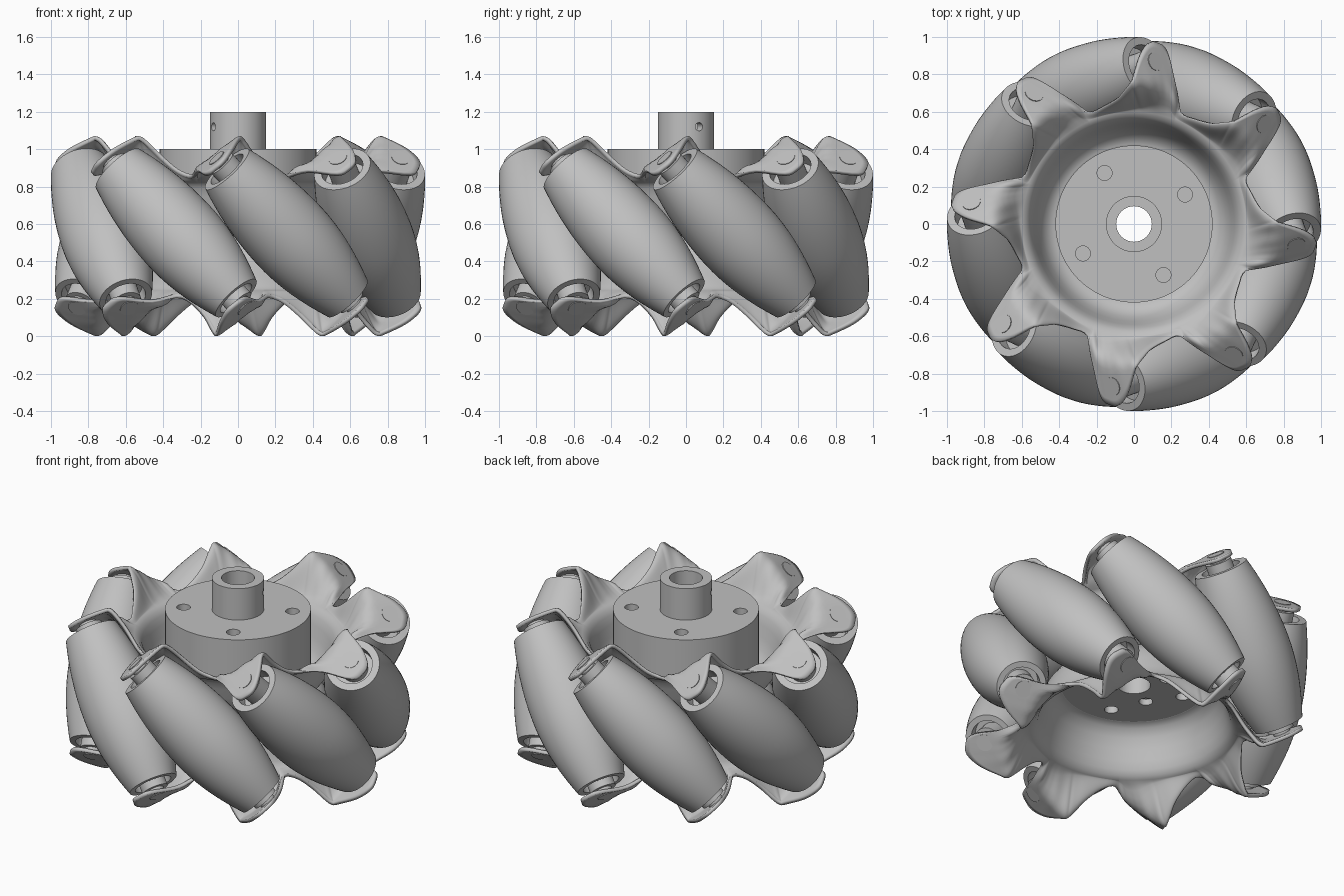
import bpy, bmesh
from math import sin, cos, tan, sqrt, radians, pi
from mathutils import Matrix, Vector

cube = bpy.data.objects.get("Cube")
if cube:
    bpy.data.objects.remove(cube, do_unlink=True)

MID = 0.535        # height of the wheel's middle plane
AXIS = 0.77        # distance of roller axes from the wheel axis
COUNT = 8
FIRST = radians(-69)

grey = bpy.data.materials.new("light_grey_metal")
grey.use_nodes = True
grey.diffuse_color = (0.53, 0.53, 0.53, 1)
grey.node_tree.nodes["Principled BSDF"].inputs["Base Color"].default_value = (0.53, 0.53, 0.53, 1)


def add_object(name, mesh, matrix):
    ob = bpy.data.objects.new(name, mesh)
    bpy.context.collection.objects.link(ob)
    ob.matrix_world = matrix
    return ob


def grid_mesh(name, rings, close_rows=False):
    """Mesh from equal closed rings of points."""
    bm = bmesh.new()
    rows = [[bm.verts.new(p) for p in ring] for ring in rings]
    pairs = list(zip(rows, rows[1:]))
    if close_rows:
        pairs.append((rows[-1], rows[0]))
    for a, b in pairs:
        for i in range(len(a)):
            j = (i + 1) % len(a)
            bm.faces.new((a[i], a[j], b[j], b[i]))
    bmesh.ops.remove_doubles(bm, verts=bm.verts, dist=1e-5)
    bmesh.ops.recalc_face_normals(bm, faces=bm.faces)
    mesh = bpy.data.meshes.new(name)
    bm.to_mesh(mesh)
    bm.free()
    mesh.materials.append(grey)
    return mesh


def lathe(name, profile, steps, closed=False):
    rings = [[(r * cos(2 * pi * i / steps), r * sin(2 * pi * i / steps), z)
              for i in range(steps)] for r, z in profile]
    return grid_mesh(name, rings, closed)


def smooth(ob, angle=35):
    bpy.ops.object.select_all(action='DESELECT')
    ob.select_set(True)
    bpy.context.view_layer.objects.active = ob
    bpy.ops.object.shade_smooth_by_angle(angle=radians(angle))


# Roller: barrel whose outer line lies on the wheel's rolling cylinder, slimmer at the low end
barrel = []
for i in range(29):
    slope = tan(radians(-21.3 + 44.3 * i / 28))
    gap = 1 / sqrt(1 + slope ** 2) - AXIS
    slim = 1 - 0.9 * min(0, slope) ** 2
    barrel.append((slim * gap * sqrt(1 + slope ** 2 / 2),
                   sqrt(2) * AXIS * slope + gap * slope / sqrt(2)))
low, high = barrel[0][1], barrel[-1][1]
profile = ([(0, low + 0.07), (0.11, low + 0.07), (0.11, low)] + barrel
           + [(0.115, high), (0.115, high - 0.07), (0, high - 0.07)])
roller_mesh = lathe("roller", profile, 48)

# Pin with a bearing collar at each end
pin_mesh = lathe("pin", [(0, -0.547), (0.05, -0.547), (0.05, -0.503), (0.078, -0.503),
                         (0.078, 0.55), (0.05, 0.55), (0.05, 0.594), (0, 0.594)], 32)

for k in range(COUNT):
    place = (Matrix.Translation((0, 0, MID)) @ Matrix.Rotation(FIRST + k * 2 * pi / COUNT, 4, 'Z')
             @ Matrix.Translation((AXIS, 0, 0)) @ Matrix.Rotation(pi / 4, 4, 'X'))
    for label, mesh in (("roller", roller_mesh), ("roller_pin", pin_mesh)):
        ob = add_object(f"{label}_{k + 1}", mesh, place)
        if k == 0:
            smooth(ob)

# Edge of one bracket tab: angle, radius, height, angle at the root, tilt of the sheet
TAB = [(-43.5, 0.65, 0.32, -43.5, 0), (-37, 0.778, 0.345, -42, 0.7), (-31.5, 0.938, 0.33, -40.5, 1),
       (-28.4, 0.972, 0.358, -38.5, 1), (-25.6, 0.97, 0.4, -36, 1), (-23.2, 0.903, 0.46, -32, 0.85),
       (-21, 0.793, 0.515, -26.5, 0.3), (-19.6, 0.759, 0.522, -24, 0), (-17.9, 0.73, 0.495, -21, 0),
       (-13.6, 0.68, 0.425, -15.5, 0), (-6.2, 0.65, 0.35, -6.5, 0)]


def tab_point(i):
    turn, n = divmod(i, len(TAB))
    a, r, h, b, k = TAB[n]
    return (a + 45 * turn, r, h, b + 45 * turn, k)


def spline(p, q, r, s, t):
    return [0.5 * (2 * b + (c - a) * t + (2 * a - 5 * b + 4 * c - d) * t * t
                   + (3 * b - a - 3 * c + d) * t ** 3) for a, b, c, d in zip(p, q, r, s)]


edge = [spline(*[tab_point(i + o) for o in (-1, 0, 1, 2)], j / 4)
        for i in range(len(TAB)) for j in range(4)]


def full_ring(sector):
    """Repeat the points of one sector around the wheel."""
    return [Matrix.Rotation(k * 2 * pi / COUNT, 3, 'Z') @ Vector(p)
            for k in range(COUNT) for p in sector]


# Dished side plate: flat floor, curved wall, rolled lip, then the folded tabs
DISH = [(0.40, 0.011), (0.43, 0.014), (0.47, 0.035), (0.505, 0.085), (0.53, 0.15),
        (0.548, 0.215), (0.565, 0.262), (0.583, 0.288), (0.603, 0.3)]
rings = [full_ring([(r * cos(radians(e[3])), r * sin(radians(e[3])), h) for e in edge])
         for r, h in DISH]
ROWS = 12
r0, h0 = DISH[-1]
for n in range(1, ROWS + 1):
    f = n / ROWS
    sector = []
    for a, r, h, b, tilt in edge:
        a, b = radians(a), radians(b)
        s = min(1, f / (1 - 0.5 * tilt))
        rise = s * s * (3 - 2 * s)
        x = r0 * cos(b) * (1 - f) + r * cos(a) * f
        y = r0 * sin(b) * (1 - f) + r * sin(a) * f
        sheet_height = h + tilt * (y - r * sin(a))
        sector.append((x, y, h0 + (sheet_height - h0) * rise))
    rings.append(full_ring(sector))
plate_mesh = grid_mesh("side_plate", rings)

# The lower plate is the upper one turned over and twisted slightly
for name, flip, twist in (("upper_plate", 0, 0), ("lower_plate", pi, radians(-5))):
    ob = add_object(name, plate_mesh, Matrix.Translation((0, 0, MID))
                    @ Matrix.Rotation(FIRST + twist, 4, 'Z') @ Matrix.Rotation(flip, 4, 'X'))
    if not flip:
        smooth(ob, 40)
    sheet = ob.modifiers.new("thickness", 'SOLIDIFY')
    sheet.thickness = 0.022
    sheet.offset = 0

# Hub with shaft collar and bore
hub = add_object("hub", lathe("hub", [(0.095, -0.024), (0.42, -0.024), (0.42, 0.465), (0.15, 0.465),
                                      (0.15, 0.665), (0.095, 0.665)], 96, True),
                 Matrix.Translation((0, 0, MID)))


def drill(name, radius, length, matrix):
    h = length / 2
    tool = add_object(name, lathe(name, [(0, -h), (radius, -h), (radius, h), (0, h)], 24), matrix)
    cut = hub.modifiers.new(name, 'BOOLEAN')
    cut.operation = 'DIFFERENCE'
    cut.solver = 'EXACT'
    cut.object = tool
    tool.hide_render = True


# Blind bolt holes above and below, and one cross hole through the collar
for label, ring, start, centre, length in (("top", 0.315, 30, 0.8, 0.48),
                                           ("bottom_outer", 0.31, 75, 0.5, 0.2),
                                           ("bottom_inner", 0.2, 30, 0.5, 0.1)):
    for k in range(4):
        a = radians(start + 90 * k)
        drill(f"{label}_hole_cutter_{k + 1}", 0.04, length,
              Matrix.Translation((ring * cos(a), ring * sin(a), centre)))
drill("cross_hole_cutter", 0.022, 0.6, Matrix.Translation((0, 0, 1.12))
      @ Matrix.Rotation(radians(28), 4, 'Z') @ Matrix.Rotation(pi / 2, 4, 'Y'))

# Bake the holes, drop the tools, then shade
bpy.context.view_layer.update()
baked = bpy.data.meshes.new_from_object(hub.evaluated_get(bpy.context.evaluated_depsgraph_get()))
tools = [m.object for m in hub.modifiers]
hub.modifiers.clear()
hub.data = baked
for tool in tools:
    bpy.data.objects.remove(tool, do_unlink=True)
smooth(hub)
